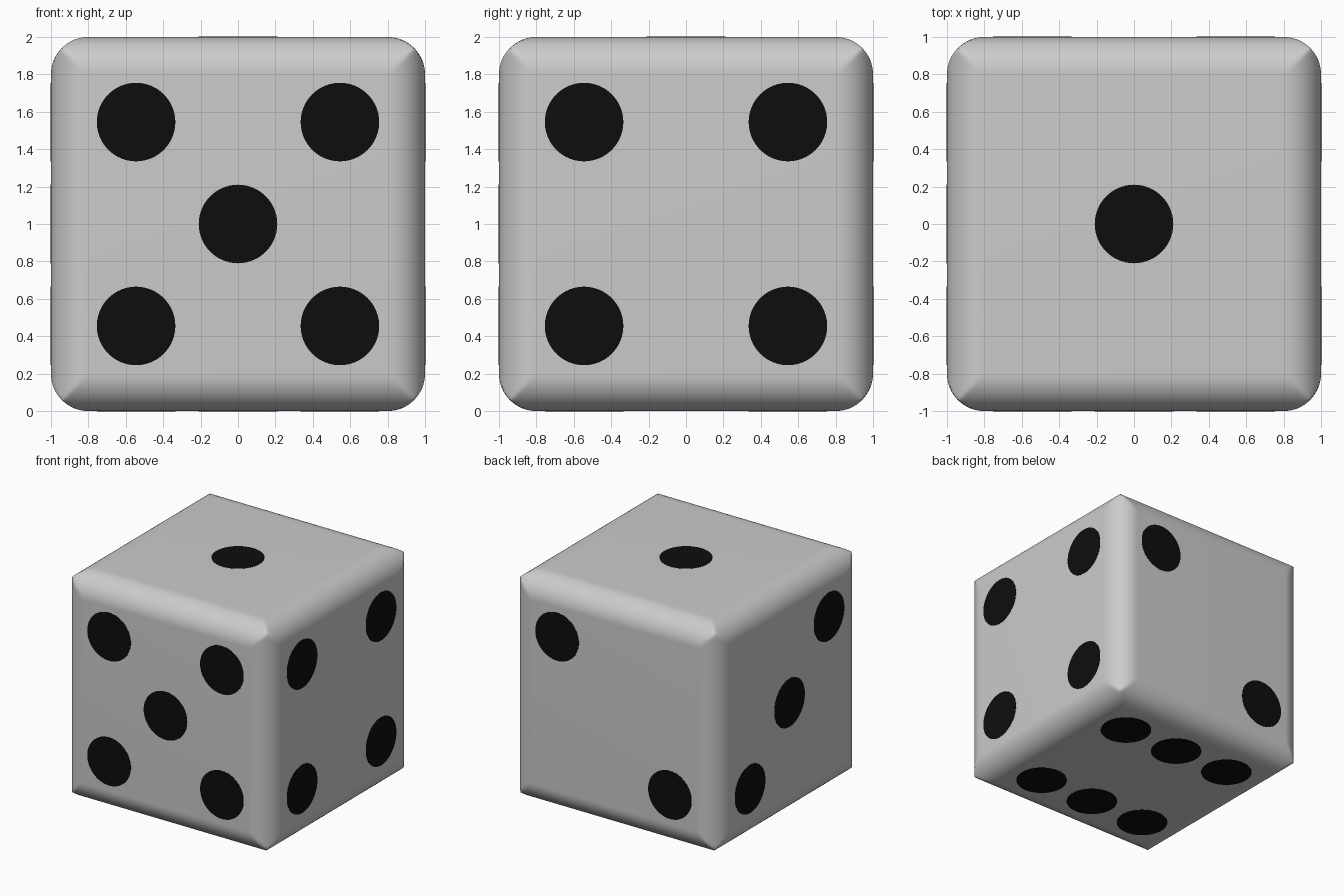
import bpy, bmesh
from math import sin, cos, sqrt, pi
from mathutils import Vector

if "Cube" in bpy.data.objects:
    bpy.data.objects.remove(bpy.data.objects["Cube"])

R, FLAT, STEPS = 0.2, 0.8, 8          # edge radius, flat half width, rounding steps
P, PIP_R, LIFT = 0.545, 0.21, 0.002   # pip offset, pip radius, height above face
UP = Vector((0, 0, 1))


def finish(bm, name, mat=None):
    bmesh.ops.recalc_face_normals(bm, faces=bm.faces)
    me = bpy.data.meshes.new(name)
    bm.to_mesh(me)
    bm.free()
    ob = bpy.data.objects.new(name, me)
    bpy.context.collection.objects.link(ob)
    if mat:
        me.materials.append(mat)
    return ob


# Body: every side is a flat panel rolling over to the mitred edges and corners
def height(t):
    d = max(abs(t) - FLAT, 0)
    return FLAT + sqrt(R * R - d * d)


half = [FLAT + R * sin(pi / 4 * i / STEPS) for i in range(STEPS + 1)]
nodes = [-t for t in reversed(half)] + half
n = len(nodes)
bm = bmesh.new()
for axis in range(3):
    for sign in (-1, 1):
        grid = []
        for u in nodes:
            row = []
            for v in nodes:
                co = Vector((0, 0, 0))
                co[axis] = sign * min(height(u), height(v))
                co[(axis + 1) % 3] = u
                co[(axis + 2) % 3] = v
                row.append(bm.verts.new(co + UP))
            grid.append(row)
        for i in range(n - 1):
            for j in range(n - 1):
                bm.faces.new((grid[i][j], grid[i + 1][j],
                              grid[i + 1][j + 1], grid[i][j + 1]))
bmesh.ops.remove_doubles(bm, verts=bm.verts, dist=0.0005)
body = finish(bm, "die_body")
bpy.context.view_layer.objects.active = body
body.select_set(True)
bpy.ops.object.shade_smooth_by_angle(angle=pi / 6)

# Pips: thin black discs on each side
black = bpy.data.materials.new("pip_black")
black.diffuse_color = (0.004, 0.004, 0.004, 1)
black.use_nodes = True
black.node_tree.nodes["Principled BSDF"].inputs["Base Color"].default_value = black.diffuse_color
corners = [(-P, -P), (-P, P), (P, -P), (P, P)]
# side name: (normal axis, sign, pip positions along the two other axes in xyz order)
sides = {
    "top": (2, 1, [(0, 0)]),
    "back": (1, 1, [(P, P), (-P, -P)]),
    "left": (0, -1, [(-P, P), (0, 0), (P, -P)]),
    "right": (0, 1, corners),
    "front": (1, -1, corners + [(0, 0)]),
    "bottom": (2, -1, corners + [(0, -P), (0, P)]),
}
for side, (axis, sign, spots) in sides.items():
    a, b = [k for k in range(3) if k != axis]
    bm = bmesh.new()
    for p, q in spots:
        rings = []
        for h in (0.99, 1 + LIFT):
            ring = []
            for k in range(64):
                co = Vector((0, 0, 0))
                co[axis] = sign * h
                co[a] = p + PIP_R * cos(2 * pi * k / 64)
                co[b] = q + PIP_R * sin(2 * pi * k / 64)
                ring.append(bm.verts.new(co + UP))
            bm.faces.new(ring)
            rings.append(ring)
        lo, hi = rings
        for k in range(64):
            m = (k + 1) % 64
            bm.faces.new((lo[k], lo[m], hi[m], hi[k]))
    finish(bm, side + "_pips", black)
